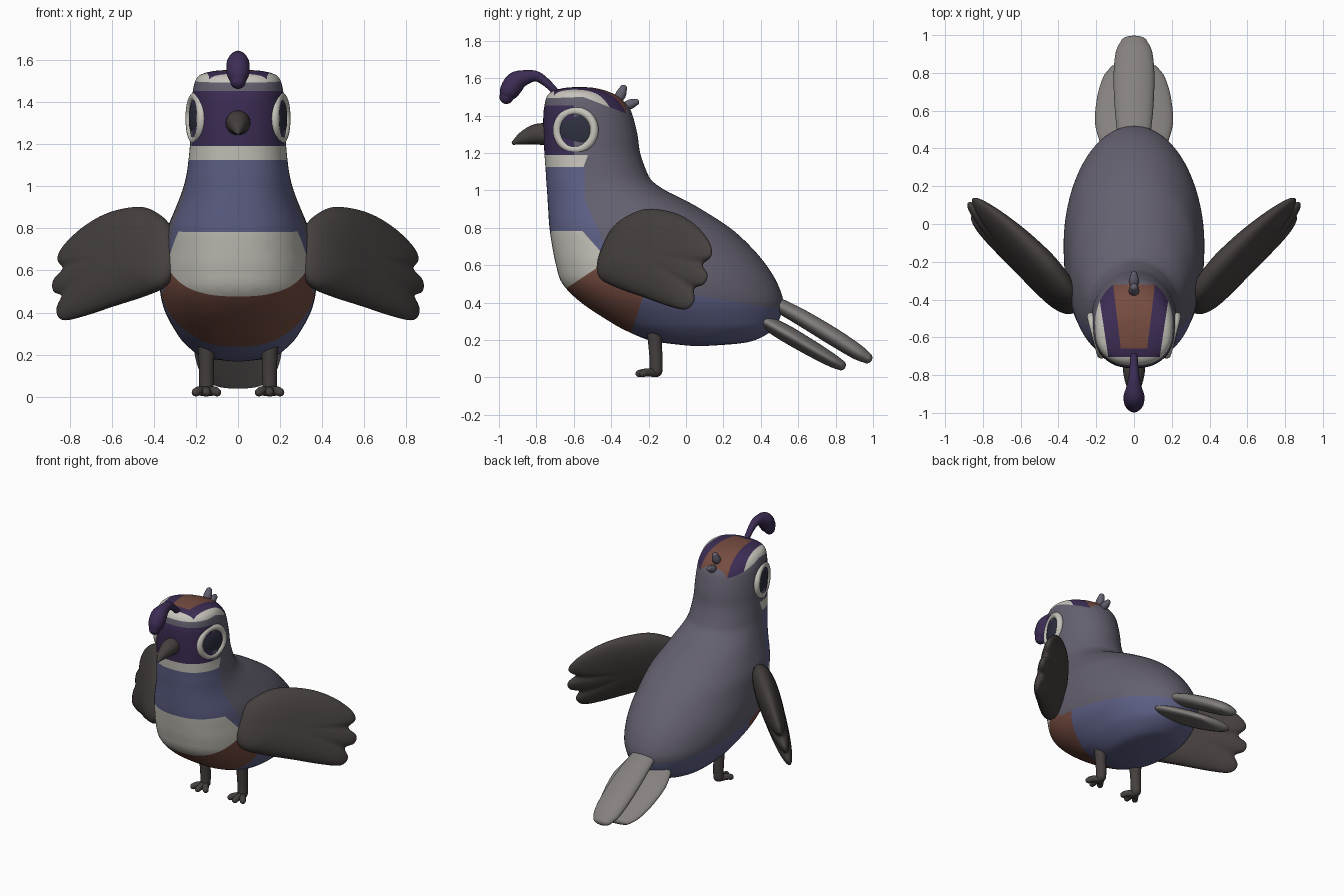
import bpy, bmesh
from math import sin, cos, pi, radians
from mathutils import Vector

old = bpy.data.objects.get("Cube")
if old:
    bpy.data.objects.remove(old)


def material(name, rgb):
    m = bpy.data.materials.new(name)
    m.use_nodes = True
    m.diffuse_color = (*rgb, 1)
    m.node_tree.nodes["Principled BSDF"].inputs["Base Color"].default_value = (*rgb, 1)
    return m


grey = material("plumage grey", (.128, .118, .16))
blue = material("breast blue", (.112, .118, .24))
white = material("cream white", (.56, .545, .49))
brown = material("rust brown", (.18, .072, .052))
purple = material("dark purple", (.046, .026, .09))
charcoal = material("wing charcoal", (.06, .051, .048))
silver = material("tail silver", (.235, .217, .21))
navy = material("eye navy", (.027, .03, .05))


def spline(points, steps, closed=False):
    """Smooth curve through points of any dimension."""
    n, out = len(points), []
    pick = (lambda i: points[i % n]) if closed else (lambda i: points[min(max(i, 0), n - 1)])
    for i in range(n if closed else n - 1):
        for k in range(steps):
            t = k / steps
            out.append([.5 * (2 * b + (c - a) * t + (2 * a - 5 * b + 4 * c - d) * t * t
                              + (3 * b - a - 3 * c + d) * t ** 3)
                        for a, b, c, d in zip(pick(i - 1), pick(i), pick(i + 1), pick(i + 2))])
    if not closed:
        out.append(list(points[-1]))
    return out


def finish(name, bm, mats):
    bmesh.ops.recalc_face_normals(bm, faces=bm.faces)
    me = bpy.data.meshes.new(name)
    for f in bm.faces:
        f.smooth = True
    bm.to_mesh(me)
    bm.free()
    for m in mats:
        me.materials.append(m)
    ob = bpy.data.objects.new(name, me)
    bpy.context.collection.objects.link(ob)
    return ob


def loft(rings):
    """Skin a list of closed rings and cap both ends."""
    bm = bmesh.new()
    rows = [[bm.verts.new(p) for p in r] for r in rings]
    n = len(rows[0])
    for a, b in zip(rows, rows[1:]):
        for i in range(n):
            j = (i + 1) % n
            bm.faces.new((a[i], a[j], b[j], b[i]))
    bm.faces.new(rows[0])
    bm.faces.new(rows[-1])
    return bm


def limb(name, mat, points, flat=1, sides=20):
    """Round-ended tube; points are x, y, z, radius; flat widens it sideways."""
    pts = spline(points, 6)
    rings = []
    for i, p in enumerate(pts):
        c, r = Vector(p[:3]), p[3]
        d = (Vector(pts[min(i + 1, len(pts) - 1)][:3]) - Vector(pts[max(i - 1, 0)][:3])).normalized()
        up = d.cross(Vector((1, 0, 0))).normalized()
        side = up.cross(d) * flat
        caps = [0]
        if i == 0:
            caps = [-80, -60, -40, -20, 0]
        elif i == len(pts) - 1:
            caps = [0, 20, 40, 60, 80]
        for a in map(radians, caps):
            rings.append([c + d * r * sin(a) + (side * cos(t) + up * sin(t)) * r * cos(a)
                          for t in (2 * pi * k / sides for k in range(sides))])
    return finish(name, loft(rings), [mat])


# Body and head: level slices given as z, front y, back y, half width
slices = [
    (.167, .05, .08, .01), (.18, -.08, .27, .13), (.2, -.2, .37, .19), (.25, -.32, .46, .25),
    (.3, -.41, .495, .29), (.4, -.56, .52, .345), (.5, -.66, .49, .37), (.6, -.695, .43, .37),
    (.7, -.715, .345, .355), (.8, -.73, .235, .335), (.9, -.737, .08, .295), (.95, -.74, -.01, .275),
    (1, -.743, -.11, .258), (1.05, -.747, -.18, .246), (1.1, -.75, -.21, .238), (1.2, -.757, -.245, .228),
    (1.3, -.762, -.26, .225), (1.4, -.763, -.285, .22), (1.45, -.757, -.31, .215), (1.5, -.745, -.36, .203),
    (1.53, -.715, -.42, .177), (1.548, -.65, -.49, .11), (1.553, -.58, -.56, .015)]


def body_ring(z, front, back, w, sides=96):
    mid, half, ring = (front + back) / 2, (back - front) / 2, []
    for k in range(sides):
        t = 2 * pi * k / sides
        c, s = cos(t), sin(t)
        e = 2 / 2.4 if s < 0 else 1
        ring.append((w * abs(c) ** e * (1 if c > 0 else -1),
                     mid + half * abs(s) ** e * (1 if s > 0 else -1), z))
    return ring


# Colour borders as lines in the y-z plane
borders = {
    "brow_front": ((-.76, 1.492), (-.55, 1.5)), "brow_back": ((-.55, 1.5), (-.33, 1.415)),
    "face_top": ((-.8, 1.453), (0, 1.453)), "face_low": ((-.8, 1.19), (0, 1.19)),
    "collar_low": ((-.8, 1.125), (0, 1.125)), "face_side": ((-.6, 1), (-.6, 2)),
    "collar_side": ((-.55, 1.12), (-.52, 1.2)), "crown_back": ((-.32, 1), (-.32, 2)),
    "rust_front": ((-.66, 1), (-.66, 2)), "stripe_front": ((-.705, 1), (-.705, 2)),
    "neck": ((-.54, 0), (-.54, 1)), "shoulder": ((-.3, .4), (-.54, .95)),
    "flank": ((-.3, .5), (.5, .365)), "belly": ((-.3, .22), (-.24, .4)),
    "bib_low": ((-.65, .47), (-.5, .57)), "bib_top": ((-.7, .782), (-.5, .785)),
    "bib_corner": ((-.56, .79), (-.48, .7))}
# Crown stripe edges: half width, its growth backwards, y of that width
stripes = {"rust": (.07, .12, -.66), "dark": (.14, .15, -.68)}


def body_colour(x, y, z):
    def left(name):
        (a, b), (c, d) = borders[name]
        return (c - a) * (z - b) - (d - b) * (y - a) > 0

    def inside(name):
        w, k, y0 = stripes[name]
        return abs(x) < w + k * (y - y0)

    if left("crown_back") and (left("brow_front") or left("brow_back")):
        if inside("rust") and not left("rust_front"):
            return 3
        return 4 if inside("dark") and not left("stripe_front") else 2
    if left("face_top"):
        return 0
    if left("face_low"):
        return 4 if left("face_side") else 0
    if left("collar_low"):
        return 2 if left("collar_side") else 0
    if left("neck") or left("shoulder") or not left("flank"):
        if not left("belly"):
            return 1
        if not left("bib_low"):
            return 3
        return 1 if left("bib_top") or left("bib_corner") else 2
    return 0


bm = loft([body_ring(*p) for p in spline(slices, 5)])
planes = [((0, a, b), (0, b - d, c - a)) for (a, b), (c, d) in borders.values()]
planes += [((s * w, y0, 0), (1, -s * k, 0)) for w, k, y0 in stripes.values() for s in (1, -1)]
for co, no in planes:
    bmesh.ops.bisect_plane(bm, geom=bm.verts[:] + bm.edges[:] + bm.faces[:], dist=.0001,
                           plane_co=co, plane_no=Vector(no).normalized())
for f in bm.faces:
    f.material_index = body_colour(*f.calc_center_median())
finish("body", bm, [grey, blue, white, brown, purple])

# Beak, forward crest and the small tuft behind the crown
limb("beak", charcoal, [(0, -.73, 1.3, .06), (0, -.8, 1.3, .055), (0, -.87, 1.28, .036), (0, -.92, 1.255, .012)])
limb("crest", purple, [(0, -.69, 1.52, .018), (0, -.745, 1.575, .022), (0, -.8, 1.61, .028),
                       (0, -.86, 1.604, .04), (0, -.91, 1.58, .055), (0, -.945, 1.53, .052), (0, -.96, 1.5, .038)])
limb("upper_tuft", grey, [(0, -.38, 1.46, .02), (0, -.35, 1.51, .028), (0, -.335, 1.545, .02)])
limb("lower_tuft", grey, [(0, -.35, 1.44, .018), (0, -.3, 1.46, .026), (0, -.268, 1.472, .018)])

# Tail: a long feather over a broad one
limb("upper_tail_feather", silver, [(0, .44, .415, .036), (0, .6, .33, .044), (0, .78, .222, .047),
                                    (0, .91, .14, .042), (0, .967, .105, .03)], 2.3, 32)
limb("lower_tail_feather", silver, [(0, .43, .295, .04), (0, .54, .232, .046), (0, .68, .15, .043),
                                    (0, .78, .092, .036), (0, .827, .066, .028)], 4.5, 40)

# Wing outline in x and z; the wing leans back and outward
outline = [(.31, .62), (.31, .75), (.33, .82), (.38, .87), (.45, .9), (.55, .89), (.65, .855), (.75, .79),
           (.83, .71), (.855, .65), (.83, .605), (.875, .55), (.875, .5), (.835, .475), (.86, .41),
           (.835, .365), (.75, .38), (.6, .43), (.45, .48), (.35, .53)]
wing_normal = Vector((1.07, -1, .4)).normalized()


def wing_rings(s):
    rings, edge = [], spline(outline, 5, True)
    for k in range(1, 32):
        a = pi * k / 32
        ring, grow = [], sin(a) ** .75
        for px, pz in edge:
            x, z = .55 + (px - .55) * grow, .65 + (pz - .65) * grow
            v = Vector((x, -.45 + 1.07 * (x - .33) + .4 * (z - .6), z))
            v += wing_normal * (.115 - .07 * x) * cos(a)
            ring.append((v.x * s, v.y, v.z))
        rings.append(ring)
    return rings


for s, side in ((1, "left"), (-1, "right")):
    finish(side + "_wing", loft(wing_rings(s)), [charcoal])

    # Eye: pale rim around a shallow dark dome
    turn = (0, pi / 2, radians(-15) if s > 0 else pi + radians(15))
    bpy.ops.mesh.primitive_torus_add(major_segments=48, minor_segments=16, major_radius=.103,
                                     minor_radius=.023, location=(s * .2, -.59, 1.322), rotation=turn)
    rim = bpy.context.object
    rim.name = side + "_eye_rim"
    bpy.ops.mesh.primitive_uv_sphere_add(segments=40, ring_count=20, radius=.096,
                                         location=(s * .2, -.59, 1.322), rotation=turn)
    pupil = bpy.context.object
    pupil.name = side + "_eye"
    pupil.scale.z = .25
    for ob, mat in ((rim, white), (pupil, navy)):
        ob.data.materials.append(mat)
        for p in ob.data.polygons:
            p.use_smooth = True

    # Leg and toes
    limb(side + "_leg", charcoal, [(s * .15, -.165, .27, .045), (s * .15, -.165, .18, .037),
                                   (s * .15, -.16, .1, .035), (s * .15, -.16, .036, .034)])
    for i, dx in enumerate((-.05, 0, .05)):
        limb(f"{side}_toe_{i + 1}", charcoal,
             [(s * .15, -.16, .024, .023), (s * (.15 + dx * .7), -.21, .027, .022),
              (s * (.15 + dx), -.25 + abs(dx) * .4, .021, .02)], 1, 14)
